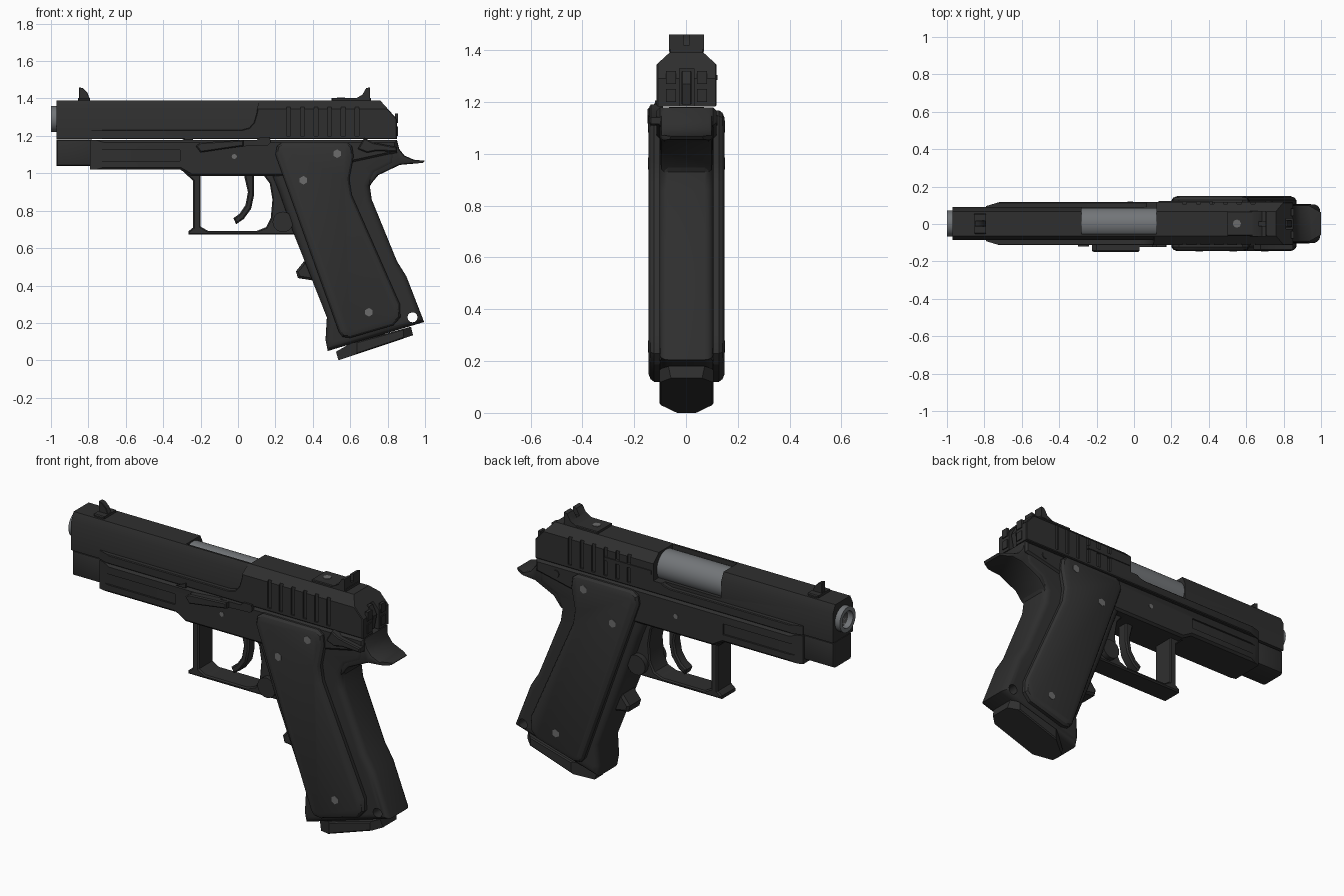
import bpy, bmesh, math
from mathutils import Vector, Matrix

if "Cube" in bpy.data.objects:
    bpy.data.objects.remove(bpy.data.objects["Cube"])

def material(name, r, g, b):
    m = bpy.data.materials.new(name)
    m.diffuse_color = (r, g, b, 1)
    m.use_nodes = True
    m.node_tree.nodes["Principled BSDF"].inputs["Base Color"].default_value = m.diffuse_color
    return m

BLACK = material("black steel", .028, .028, .028)
GRIP = material("dark grip", .031, .031, .031)
STEEL = material("bare steel", .17, .18, .19)
SCREW = material("screw grey", .15, .15, .15)

def finish(name, bm, mat):
    bmesh.ops.recalc_face_normals(bm, faces=bm.faces)
    me = bpy.data.meshes.new(name)
    bm.to_mesh(me)
    bm.free()
    me.materials.append(mat)
    ob = bpy.data.objects.new(name, me)
    bpy.context.collection.objects.link(ob)
    return ob

def inset(pts, d):
    P = [Vector(p) for p in pts]
    n = len(P)
    area = sum(P[i - 1].x * P[i].y - P[i].x * P[i - 1].y for i in range(n))
    s = 1 if area > 0 else -1
    out = []
    for i in range(n):
        a = (P[i] - P[i - 1]).normalized()
        b = (P[(i + 1) % n] - P[i]).normalized()
        n1, n2 = Vector((-a.y, a.x)) * s, Vector((-b.y, b.x)) * s
        out.append(P[i] + (n1 + n2) * (d / max(.3, 1 + n1.dot(n2))))
    return out

# side profile (x, z) lofted through rings of (inset, y)
def loft(name, pts, rings, mat):
    bm = bmesh.new()
    loops = [[bm.verts.new((p.x, y, p.y)) for p in inset(pts, d)] for d, y in rings]
    n = len(pts)
    for A, B in zip(loops, loops[1:]):
        for i in range(n):
            bm.faces.new((A[i], A[(i + 1) % n], B[(i + 1) % n], B[i]))
    bm.faces.new(loops[0])
    bm.faces.new(loops[-1])
    return finish(name, bm, mat)

def block(name, pts, h, b, mat, steps=1):
    if b == 0:
        return loft(name, pts, [(0, -h), (0, h)], mat)
    arc = [(b * (1 - math.cos(t)), h - b + b * math.sin(t))
           for t in [math.pi / 2 * i / steps for i in range(steps + 1)]]
    return loft(name, pts, [(d, -y) for d, y in reversed(arc)] + arc, mat)

def rect(x0, x1, z0, z1):
    return [(x0, z0), (x1, z0), (x1, z1), (x0, z1)]

# slice both sides off with a mirrored plane
def chop(ob, co, no):
    bm = bmesh.new()
    bm.from_mesh(ob.data)
    for s in (1, -1):
        r = bmesh.ops.bisect_plane(bm, geom=bm.verts[:] + bm.edges[:] + bm.faces[:], dist=1e-5,
                                   plane_co=(co[0], co[1] * s, co[2]),
                                   plane_no=(no[0], no[1] * s, no[2]), clear_outer=True)
        cut = [e for e in r['geom_cut'] if isinstance(e, bmesh.types.BMEdge)]
        bmesh.ops.holes_fill(bm, edges=cut, sides=0)
    bmesh.ops.recalc_face_normals(bm, faces=bm.faces)
    bm.to_mesh(ob.data)
    bm.free()

def cylinder(name, r, length, centre, axis, mat, sides=24):
    bm = bmesh.new()
    rot = Matrix.Rotation(math.pi / 2, 4, {'X': 'Y', 'Y': 'X', 'Z': 'Z'}[axis]) if axis != 'Z' else Matrix()
    bmesh.ops.create_cone(bm, cap_ends=True, segments=sides, radius1=r, radius2=r, depth=length,
                          matrix=Matrix.Translation(centre) @ rot)
    return finish(name, bm, mat)

def boxes(name, spans, mat=BLACK):
    bm = bmesh.new()
    for x0, x1, y0, y1, z0, z1 in spans:
        bmesh.ops.create_cube(bm, size=1, matrix=Matrix.Translation(((x0 + x1) / 2, (y0 + y1) / 2, (z0 + z1) / 2))
                              @ Matrix.Diagonal((x1 - x0, y1 - y0, z1 - z0, 1)))
    return finish(name, bm, mat)

def cut(obs, cutter):
    cutter.hide_render = True
    for ob in obs:
        mod = ob.modifiers.new("cut", 'BOOLEAN')
        mod.operation, mod.solver, mod.object = 'DIFFERENCE', 'EXACT', cutter
        dg = bpy.context.evaluated_depsgraph_get()
        me = bpy.data.meshes.new_from_object(ob.evaluated_get(dg))
        ob.modifiers.clear()
        ob.data = me
    bpy.data.objects.remove(cutter)

# slide: slim front core and wide rear with a lower rail
core = block("slide_core", rect(-.97, .2, 1.183, 1.39), .088, 0, BLACK)
chop(core, (0, .088, 1.345), (0, .045, .022))
wide = block("slide_body", [(-.79, 1.183), (.85, 1.183), (.85, 1.29), (.76, 1.39), (.11, 1.39), (.1, 1.32),
                            (.085, 1.27), (.06, 1.243), (.02, 1.232), (-.79, 1.232)], .115, .004, BLACK)
chop(wide, (0, .115, 1.345), (0, .045, .049))
chop(wide, (-.81, .088, 0), (-.287, .958, 0))
cut([core, wide], boxes("port_cutter", [(-.28, .12, -.055, .2, 1.25, 1.5)]))
cut([wide], boxes("serration_cutter", [(x, x + .022, s * .13 - .025, s * .13 + .025, 1.2, 1.355)
                                       for s in (1, -1) for x in [.26 + .073 * i for i in range(6)]]))
cut([wide], boxes("hammer_slot_cutter", [(.79, .9, -.028, .028, 1.17, 1.33)]))
block("hammer", [(.75, 1.19), (.83, 1.19), (.845, 1.27), (.82, 1.32), (.75, 1.32)], .02, .004, BLACK)
boxes("slide_rear_plates", [(.84, .856, s * .06 - .02, s * .06 + .02, z, z + .05)
                            for s in (1, -1) for z in (1.2, 1.27)])
boxes("extractor", [(.13, .42, .1, .12, 1.285, 1.305)])
block("slide_nose", rect(-.97, -.78, 1.04, 1.18), .085, .018, BLACK, 2)

# barrel and chamber
barrel = cylinder("barrel", .07, .1, (-.95, 0, 1.29), 'X', STEEL)
cut([barrel, core], cylinder("bore_cutter", .047, .16, (-.99, 0, 1.29), 'X', BLACK))
cylinder("chamber", .084, .42, (-.08, 0, 1.299), 'X', STEEL, 32)

# sights
block("front_sight_base", rect(-.855, -.79, 1.38, 1.403), .055, .005, BLACK)
block("front_sight", [(-.85, 1.39), (-.79, 1.39), (-.805, 1.43), (-.83, 1.455), (-.85, 1.46)], .016, .002, BLACK)
block("rear_sight_base", rect(.5, .71, 1.38, 1.403), .066, .004, BLACK)
rear = block("rear_sight", [(.62, 1.395), (.705, 1.395), (.705, 1.46), (.685, 1.455), (.665, 1.42)], .068, 0, BLACK)
cut([rear], boxes("notch_cutter", [(.6, .8, -.012, .012, 1.42, 1.5)]))
cylinder("rear_sight_screw", .022, .02, (.55, 0, 1.396), 'Z', SCREW, 8)

# frame with side grooves
frame = block("frame", [(-.79, 1.178), (-.79, 1.02), (-.31, 1.02), (-.25, .985), (.3, .985), (.62, 1.06),
                        (.85, 1.11), (.85, 1.178)], .115, .012, BLACK)
chop(frame, (-.81, .088, 0), (-.287, .958, 0))
cut([frame], boxes("groove_cutter", [(-.77, -.31, s * .125 - .02, s * .125 + .02, 1.065, 1.125) for s in (1, -1)]))

# trigger guard and trigger
block("trigger_guard", [(-.31, 1.025), (-.24, .96), (-.24, .71), (-.265, .69), (-.265, .672), (.3, .672), (.36, .9),
                        (.3, 1.02), (.14, 1.02), (.14, .985), (.17, .945), (.184, .86), (.175, .76), (.15, .712),
                        (.1, .692), (-.16, .692), (-.2, .715), (-.2, 1.025)], .065, .007, BLACK)
block("trigger", [(.03, 1.0), (.085, 1.0), (.085, .88), (.07, .81), (.03, .755), (-.01, .728), (-.025, .76),
                  (.01, .785), (.04, .83), (.053, .9)], .032, .008, BLACK)
cylinder("magazine_button", .055, .19, (.24, 0, .74), 'Y', BLACK, 20)

# grip body, tang, finger bump and lanyard hole
body = block("grip_body", [(.18, 1.178), (.18, 1.0), (.22, .9), (.3, .672), (.475, .23), (.468, .11), (.48, .05),
                           (.995, .205), (.9, .45), (.85, .53), (.715, .86), (.705, .93), (.74, .995), (.84, 1.045),
                           (.85, 1.178)], .105, .035, BLACK, 4)
cut([body], cylinder("lanyard_cutter", .027, .6, (.933, 0, .23), 'Y', BLACK, 12))
tang = block("tang", [(.7, 1.178), (.85, 1.178), (.862, 1.13), (.89, 1.095), (.94, 1.073), (1.0, 1.067), (.99, 1.056),
                      (.865, 1.045), (.75, .99), (.7, .93)], .1, .014, BLACK, 2)
chop(tang, (.93, .1, 0), (.04, .07, 0))
block("finger_bump", [(.31, .476), (.353, .53), (.42, .5), (.44, .4), (.395, .428), (.32, .44)], .06, .012, BLACK)

# magazine base
base = block("magazine_base", [(.524, .046), (.537, .0), (.936, .134), (.925, .18), (.6, .09)], .105, .006, BLACK)
chop(base, (.535, .035, 0), (-.07, .1, 0))
chop(base, (.936, .06, 0), (.045, .05, 0))

# grip panels and screws on both sides
PANEL = [(.2, 1.1), (.208, 1.145), (.24, 1.168), (.58, 1.168), (.61, 1.145), (.618, 1.09), (.595, .97), (.608, .885),
         (.866, .3), (.868, .23), (.83, .187), (.6, .12), (.56, .125), (.54, .15)]
for s, side in ((1, "left"), (-1, "right")):
    loft("grip_panel_" + side, PANEL, [(0, s * .08), (0, s * .125), (.01, s * .139), (.03, s * .147)], GRIP)
    for i, (x, z) in enumerate([(.53, 1.105), (.35, .963), (.7, .257)]):
        cylinder(f"grip_screw_{side}_{i}", .023, .02, (x, s * .139, z), 'Y', SCREW, 6)

# levers on the front side only
loft("slide_stop", [(-.225, 1.145), (-.2, 1.112), (-.02, 1.138), (.03, 1.145), (.03, 1.178), (-.2, 1.165)],
     [(0, -.1), (0, -.145), (.006, -.151)], BLACK)
loft("slide_stop_arm", [(-.02, 1.142), (.16, 1.15), (.175, 1.165), (.17, 1.195), (.12, 1.195), (.1, 1.178),
                        (-.02, 1.178)], [(0, -.1), (0, -.126)], BLACK)
loft("slide_stop_tab", [(-.3, 1.178), (-.24, 1.205), (-.24, 1.178)], [(0, -.1), (0, -.122)], BLACK)
loft("safety_lever", [(.64, 1.13), (.675, 1.19), (.72, 1.165), (.85, 1.14), (.85, 1.115), (.74, 1.12), (.69, 1.11)],
     [(0, -.09), (0, -.138), (.006, -.143)], BLACK)
cylinder("safety_pin", .02, .24, (.72, 0, 1.13), 'Y', BLACK, 12)
cylinder("frame_pin", .014, .235, (-.02, 0, 1.09), 'Y', SCREW, 8)

# centre and shade
for ob in bpy.data.objects:
    ob.data.transform(Matrix.Translation((0, .002, 0)))
    ob.select_set(True)
bpy.context.view_layer.objects.active = body
bpy.ops.object.shade_smooth_by_angle(angle=math.radians(32))
